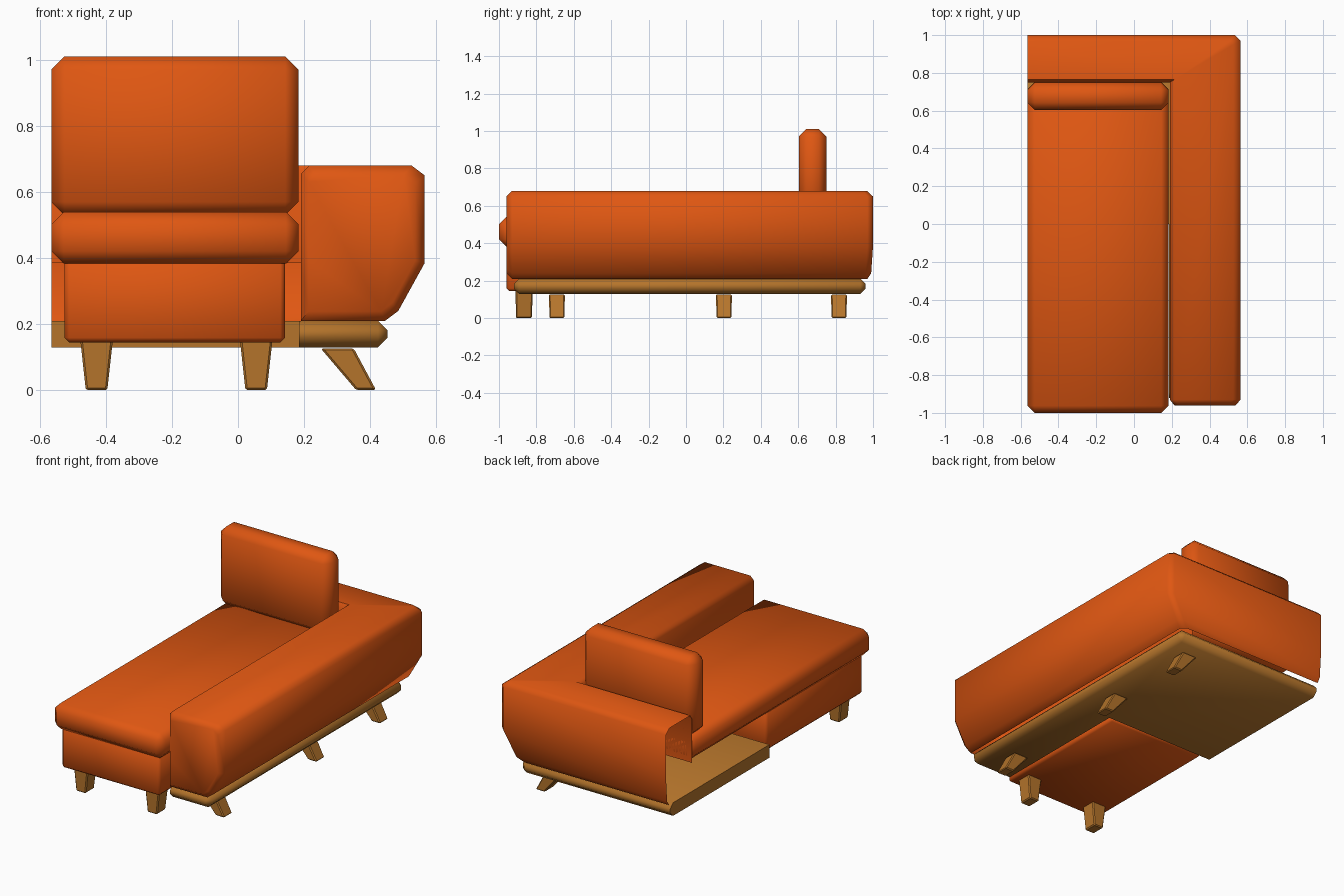
import bpy, bmesh, math

if "Cube" in bpy.data.objects:
    bpy.data.objects.remove(bpy.data.objects["Cube"])


def material(name, rgb):
    m = bpy.data.materials.new(name)
    m.diffuse_color = (*rgb, 1)
    m.use_nodes = True
    m.node_tree.nodes["Principled BSDF"].inputs["Base Color"].default_value = m.diffuse_color
    return m


ORANGE = material("orange fabric", (0.74, 0.095, 0.006))
WOOD = material("oak wood", (0.46, 0.175, 0.024))


def finish(bm, name, mat, smooth=True):
    bmesh.ops.recalc_face_normals(bm, faces=bm.faces)
    me = bpy.data.meshes.new(name)
    bm.to_mesh(me)
    bm.free()
    ob = bpy.data.objects.new(name, me)
    bpy.context.collection.objects.link(ob)
    me.materials.append(mat)
    if smooth:
        bpy.ops.object.select_all(action='DESELECT')
        ob.select_set(True)
        bpy.context.view_layer.objects.active = ob
        bpy.ops.object.shade_smooth_by_angle(angle=math.radians(55))
    return ob


def bevel(bm, edges, width):
    bmesh.ops.bevel(bm, geom=list(edges), offset=width, offset_type='OFFSET',
                    segments=1, affect='EDGES', profile=0.5)


def soft_box(name, lo, hi, width, mat):
    bm = bmesh.new()
    bmesh.ops.create_cube(bm, size=1)
    for v in bm.verts:
        v.co = [(a + b) / 2 + c * (b - a) for a, b, c in zip(lo, hi, v.co)]
    bevel(bm, bm.edges, width)
    return finish(bm, name, mat)


def tapered_leg(name, top, bottom, top_size, bottom_size):
    bm = bmesh.new()
    bmesh.ops.create_cube(bm, size=1)
    for v in bm.verts:
        c, s = (top, top_size) if v.co.z > 0 else (bottom, bottom_size)
        v.co = (c[0] + v.co.x * s[0], c[1] + v.co.y * s[1], c[2])
    bevel(bm, bm.edges, 0.006)
    return finish(bm, name, WOOD, smooth=False)


# Arm and back: one section swept round an L, left end open
# section: x along the arm, y along the back, height, outer side flag
SECTION = [(0.19, 0.75, 0.21, 0), (0.19, 0.75, 0.385, 0), (0.19, 0.75, 0.655, 0),
           (0.215, 0.765, 0.68, 0), (0.525, 0.967, 0.68, 0.6), (0.565, 1.0, 0.65, 1),
           (0.565, 1.0, 0.385, 1), (0.485, 0.99, 0.24, 1), (0.445, 0.97, 0.21, 1)]
C = 0.03
cx, cz = 0.36, 0.45
bm = bmesh.new()
rings = [
    [(cx + (x - cx) * 0.86, -0.96, cz + (z - cz) * 0.88) for x, y, z, o in SECTION],
    [(x, -0.93, z) for x, y, z, o in SECTION],
    [(x, y - C * o, z) for x, y, z, o in SECTION],
    [(x - C * o, y, z) for x, y, z, o in SECTION],
    [(-0.565, y, z) for x, y, z, o in SECTION],
]
rings = [[bm.verts.new(p) for p in r] for r in rings]
bm.faces.new(rings[0])
bm.faces.new((rings[0][0], rings[0][-1], rings[1][-1], rings[1][0]))
for i, (a, b) in enumerate(zip(rings, rings[1:])):
    for j in range(len(SECTION) - 1):
        if i == 3 and j == 0:      # back's inner wall stops at seat underside
            continue
        bm.faces.new((a[j], a[j + 1], b[j + 1], b[j]))
bmesh.ops.remove_doubles(bm, verts=bm.verts, dist=0.0005)
loose = [v for v in bm.verts if not v.link_faces]
bmesh.ops.delete(bm, geom=loose, context='VERTS')
finish(bm, "arm_and_back", ORANGE)

# Cushions and front box
soft_box("seat_cushion", (-0.565, -1.0, 0.383), (0.183, 0.75, 0.54), 0.038, ORANGE)
soft_box("back_cushion", (-0.565, 0.603, 0.53), (0.183, 0.75, 1.01), 0.04, ORANGE)
soft_box("front_box", (-0.525, -0.96, 0.145), (0.142, -0.03, 0.4), 0.014, ORANGE)

# L-shaped wooden base, left end cut square
bm = bmesh.new()
outline = [(-0.565, 0.0), (0.185, 0.0), (0.185, -0.92), (0.452, -0.92),
           (0.452, 0.96), (-0.565, 0.96)]
face = bm.faces.new([bm.verts.new((x, y, 0.13)) for x, y in outline])
ext = bmesh.ops.extrude_face_region(bm, geom=[face])
for g in ext['geom']:
    if isinstance(g, bmesh.types.BMVert):
        g.co.z = 0.21
bmesh.ops.recalc_face_normals(bm, faces=bm.faces)
bevel(bm, [e for e in bm.edges if max(v.co.x for v in e.verts) > 0.2], 0.028)
finish(bm, "base_plate", WOOD)

# Straight tapered legs under the front box
for i, x in enumerate((-0.428, 0.055)):
    tapered_leg(f"front_leg_{i + 1}", (x, -0.865, 0.15), (x, -0.867, 0),
                (0.098, 0.092), (0.065, 0.085))

# Splayed legs under the arm
for i, y in enumerate((-0.69, 0.203, 0.818)):
    tapered_leg(f"side_leg_{i + 1}", (0.3, y, 0.127), (0.388, y, 0),
                (0.1, 0.085), (0.06, 0.08))
